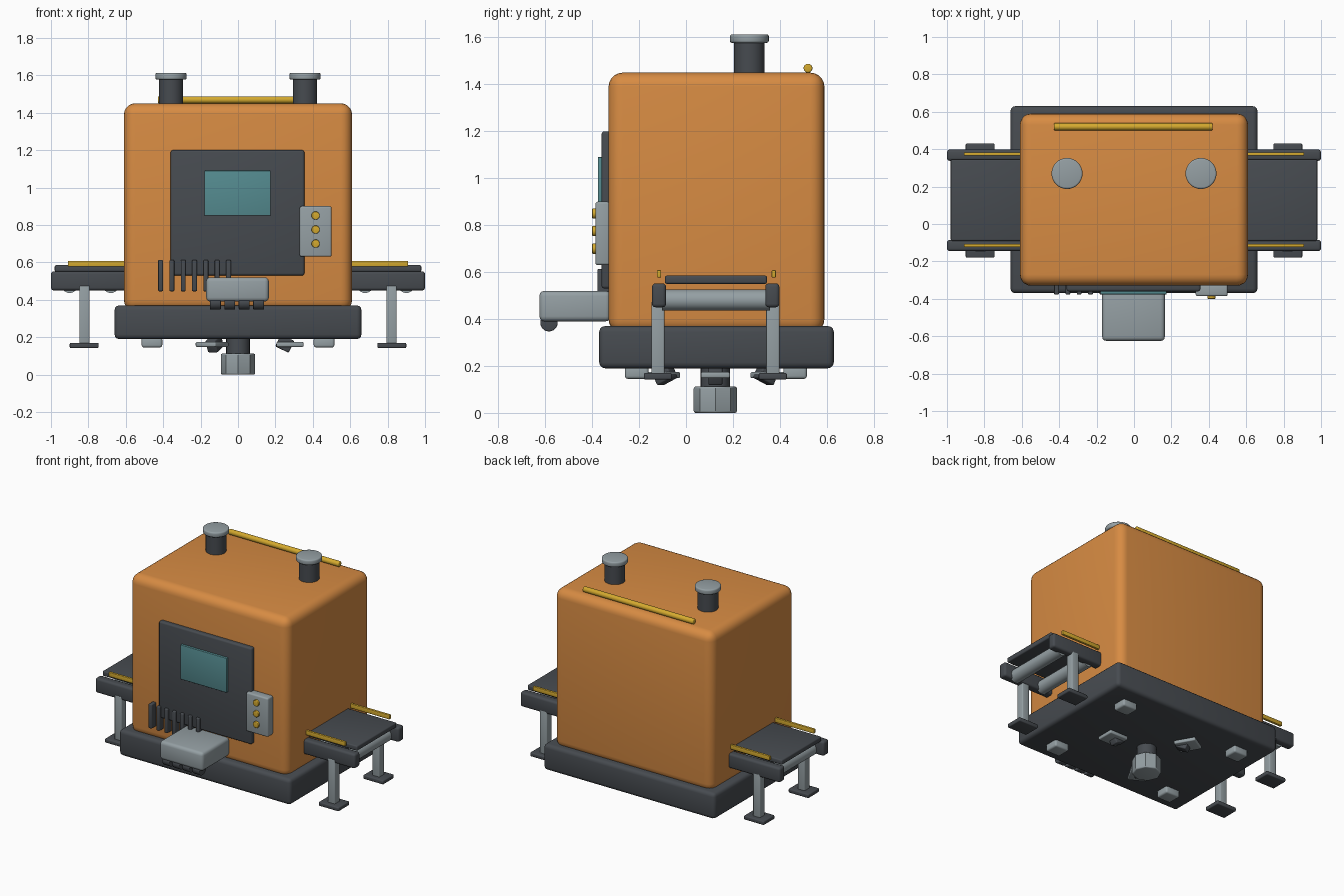
import bpy, bmesh
from math import radians, cos, sin, pi
from mathutils import Matrix, Vector

if "Cube" in bpy.data.objects:
    bpy.data.objects.remove(bpy.data.objects["Cube"], do_unlink=True)


def material(name, rgb):
    m = bpy.data.materials.new(name)
    m.use_nodes = True
    m.diffuse_color = (*rgb, 1)
    m.node_tree.nodes["Principled BSDF"].inputs["Base Color"].default_value = (*rgb, 1)
    return m


orange = material("orange_paint", (0.68, 0.26, 0.056))
dark = material("dark_metal", (0.062, 0.07, 0.08))
grey = material("light_grey_metal", (0.30, 0.35, 0.37))
yellow = material("yellow_paint", (0.66, 0.40, 0.028))
teal = material("teal_glass", (0.09, 0.26, 0.28))


def finish(bm, name, mat, bevel, segments, matrix):
    # Round the sharp edges, then place and shade the part
    if bevel:
        edges = [e for e in bm.edges if e.calc_face_angle(0) > radians(50)]
        bmesh.ops.bevel(bm, geom=edges, offset=bevel, segments=segments,
                        profile=0.5, affect='EDGES', clamp_overlap=True)
    me = bpy.data.meshes.new(name)
    bm.to_mesh(me)
    bm.free()
    me.materials.append(mat)
    ob = bpy.data.objects.new(name, me)
    bpy.context.collection.objects.link(ob)
    ob.matrix_world = matrix
    bpy.ops.object.select_all(action='DESELECT')
    ob.select_set(True)
    bpy.context.view_layer.objects.active = ob
    bpy.ops.object.shade_smooth_by_angle(angle=radians(40))
    return ob


def box(name, mat, x, y, z, bevel=0.01, segments=3, rot=None):
    # Box given by its (min, max) on each axis
    size = [b - a for a, b in (x, y, z)]
    mid = Vector([(a + b) / 2 for a, b in (x, y, z)])
    bm = bmesh.new()
    bmesh.ops.create_cube(bm, size=1)
    bmesh.ops.scale(bm, vec=size, verts=bm.verts)
    return finish(bm, name, mat, bevel, segments,
                  Matrix.Translation(mid) @ (rot or Matrix()))


def rod(name, mat, centre, radius, length, axis='Z', sides=32, bevel=0.0):
    bm = bmesh.new()
    bmesh.ops.create_cone(bm, cap_ends=True, segments=sides, radius1=radius,
                          radius2=radius, depth=length)
    turn = {'X': Matrix.Rotation(pi / 2, 4, 'Y'),
            'Y': Matrix.Rotation(pi / 2, 4, 'X'), 'Z': Matrix()}[axis]
    return finish(bm, name, mat, bevel, 3, Matrix.Translation(centre) @ turn)


# Plinth and main housing
box("plinth", dark, (-0.66, 0.66), (-0.37, 0.63), (0.19, 0.37), 0.025)
box("housing", orange, (-0.61, 0.61), (-0.33, 0.59), (0.34, 1.45), 0.06, 5)

# Front panel, screen and button box
box("front_panel", dark, (-0.36, 0.355), (-0.36, -0.31), (0.53, 1.2), 0.012)
box("screen", teal, (-0.18, 0.175), (-0.376, -0.35), (0.85, 1.09), 0.004)
box("button_box", grey, (0.33, 0.5), (-0.386, -0.325), (0.63, 0.9), 0.01)
for i in range(3):
    rod("button", yellow, (0.415, -0.388, 0.7 + i * 0.075), 0.022, 0.024, 'Y', 20, 0.004)

# Vent slats
for i in range(7):
    x = -0.414 + i * 0.0605
    box("vent_slat", dark, (x - 0.013, x + 0.013), (-0.377, -0.32), (0.445, 0.613), 0.006)

# Output tray with rollers below its front edge
box("output_tray", grey, (-0.17, 0.165), (-0.625, -0.32), (0.39, 0.52), 0.022)
for i in range(4):
    rod("tray_roller", dark, (-0.121 + i * 0.077, -0.584, 0.384), 0.037, 0.058, 'X', 24, 0.005)

# Roof stacks and rail
for s in (-1, 1):
    rod("stack", dark, (s * 0.358, 0.27, 1.51), 0.065, 0.16)
    rod("stack_cap", grey, (s * 0.358, 0.27, 1.595), 0.083, 0.036, bevel=0.009)
rod("roof_rail", yellow, (-0.004, 0.52, 1.469), 0.019, 0.85, 'X', 16, 0.006)


def span(s, a, b):
    # Mirrored x range for the two sides
    return tuple(sorted((s * a, s * b)))


# Conveyors on both sides
for s in (-1, 1):
    box("conveyor_belt", dark, span(s, 0.58, 0.98), (-0.09, 0.345), (0.55, 0.585), 0.008)
    for x in (0.68, 0.9):
        rod("conveyor_roller", grey, (s * x, 0.127, 0.481), 0.045, 0.46, 'Y', 24)
    for y in (-0.115, 0.368):
        box("conveyor_side", dark, span(s, 0.58, 1), (y - 0.03, y + 0.03), (0.45, 0.552), 0.015)
    for y in (-0.115, 0.374):
        box("guide_rail", yellow, span(s, 0.58, 0.91), (y - 0.009, y + 0.009),
            (0.577, 0.608), 0.004)
    for y in (-0.12, 0.37):
        box("conveyor_leg", grey, span(s, 0.793, 0.848), (y - 0.028, y + 0.028),
            (0.15, 0.475), 0.006)
        box("conveyor_foot", dark, span(s, 0.745, 0.9), (y - 0.06, y + 0.06),
            (0.142, 0.17), 0.007)

# Corner pads under the plinth
for x in (-0.46, 0.46):
    for y in (-0.21, 0.465):
        box("corner_pad", grey, (x - 0.055, x + 0.055), (y - 0.05, y + 0.05),
            (0.145, 0.2), 0.012)

# Central post
rod("post_neck", dark, (0, 0.125, 0.15), 0.063, 0.12, sides=24)
rod("post_foot", grey, (0, 0.125, 0.056), 0.092, 0.112, sides=8, bevel=0.008)

# Three angled braces around the post
for i in range(3):
    a = i * 2 * pi / 3
    spin = Matrix.Rotation(a, 4, 'Z')
    for name, mat, r, w, d, z, tilt in (
            ("brace_plate", grey, 0.278, 0.072, 0.062, (0.148, 0.174), 0),
            ("brace_block", dark, 0.25, 0.04, 0.03, (0.13, 0.2), 25)):
        x, y = r * cos(a), 0.125 + r * sin(a)
        box(name, mat, (x - w, x + w), (y - d, y + d), z, 0.007,
            rot=spin @ Matrix.Rotation(radians(tilt), 4, 'Y'))
